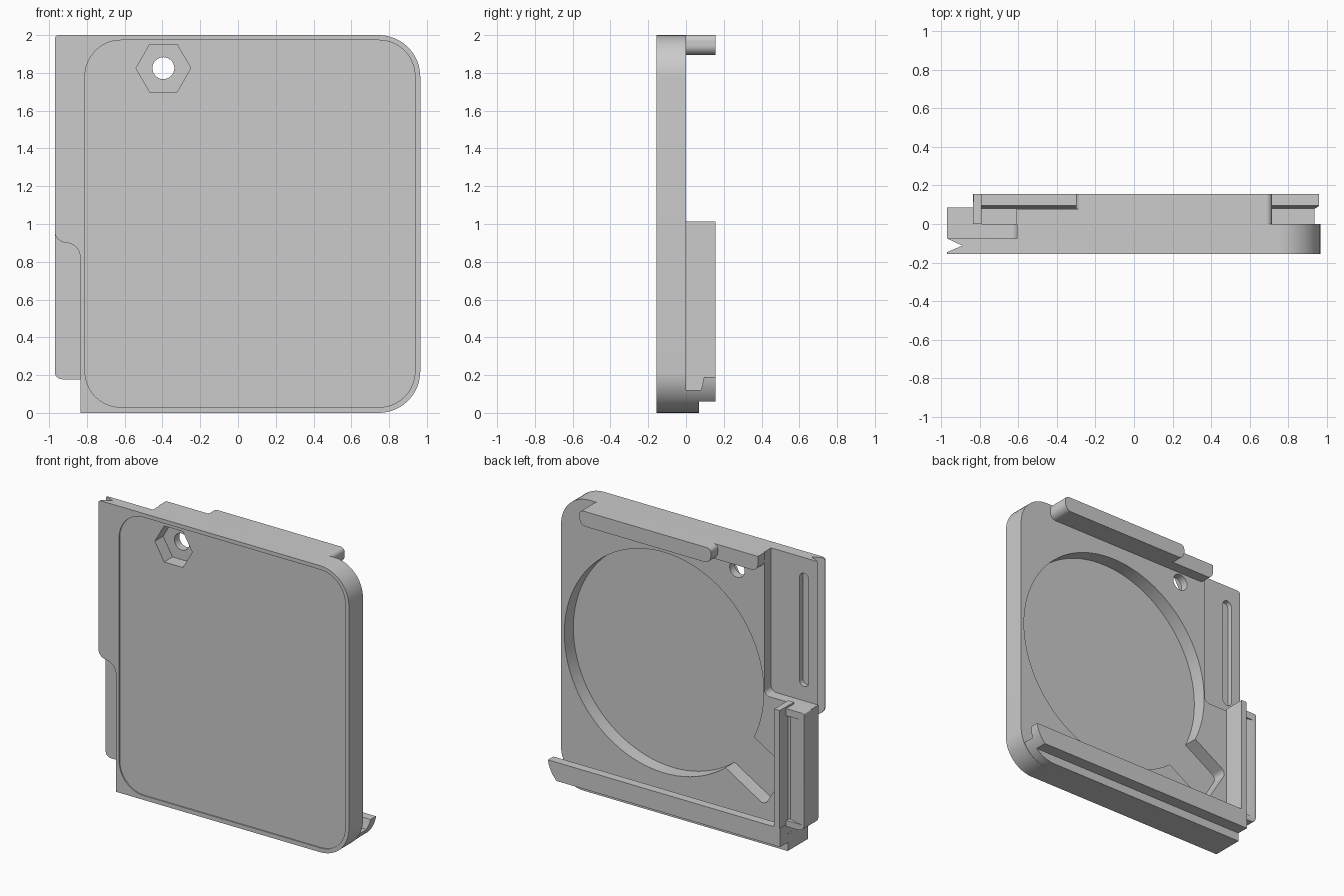
import bpy, bmesh, math
from mathutils import Vector

if "Cube" in bpy.data.objects:
    bpy.data.objects.remove(bpy.data.objects["Cube"])

grey = bpy.data.materials.new("mid grey")
grey.use_nodes = True
grey.diffuse_color = (0.6, 0.6, 0.6, 1)
grey.node_tree.nodes["Principled BSDF"].inputs["Base Color"].default_value = (0.6, 0.6, 0.6, 1)


def rounded(corners, steps=12):
    """Outline from (u, v, fillet radius) corners."""
    out = []
    for i, (u, v, r) in enumerate(corners):
        p = Vector((u, v))
        if r == 0:
            out.append(p)
            continue
        a = (Vector(corners[i - 1][:2]) - p).normalized()
        b = (Vector(corners[(i + 1) % len(corners)][:2]) - p).normalized()
        half = a.angle(b) / 2
        centre = p + (a + b).normalized() * r / math.sin(half)
        start = p + a * r / math.tan(half) - centre
        end = p + b * r / math.tan(half) - centre
        sweep = start.angle(end)
        for k in range(steps + 1):
            t = k / steps
            out.append(centre + (start * math.sin((1 - t) * sweep)
                                 + end * math.sin(t * sweep)) / math.sin(sweep))
    return out


def box(u0, u1, v0, v1, r=0):
    return rounded([(u0, v0, r), (u1, v0, r), (u1, v1, r), (u0, v1, r)])


def ring(u, v, r, n):
    return [Vector((u + r * math.cos(math.tau * k / n), v + r * math.sin(math.tau * k / n)))
            for k in range(n)]


def prism(name, outline, axis, lo, hi):
    """Extrude a 2D outline along one axis."""
    place = {"x": lambda p, d: (d, p[0], p[1]),
             "y": lambda p, d: (p[0], d, p[1]),
             "z": lambda p, d: (p[0], p[1], d)}[axis]
    bm = bmesh.new()
    face = bm.faces.new([bm.verts.new(place(p, lo)) for p in outline])
    top = bmesh.ops.extrude_face_region(bm, geom=[face])["geom"]
    move = Vector(place((0, 0), hi - lo))
    bmesh.ops.translate(bm, vec=move, verts=[g for g in top if isinstance(g, bmesh.types.BMVert)])
    bmesh.ops.recalc_face_normals(bm, faces=bm.faces)
    mesh = bpy.data.meshes.new(name)
    bm.to_mesh(mesh)
    bm.free()
    mesh.materials.append(grey)
    obj = bpy.data.objects.new(name, mesh)
    bpy.context.collection.objects.link(obj)
    return obj


def combine(obj, tools, operation="DIFFERENCE"):
    """Apply boolean tools and discard them."""
    for tool in tools:
        mod = obj.modifiers.new("cut", "BOOLEAN")
        mod.operation, mod.solver, mod.object = operation, "EXACT", tool
    graph = bpy.context.evaluated_depsgraph_get()
    mesh = bpy.data.meshes.new_from_object(obj.evaluated_get(graph))
    obj.modifiers.clear()
    obj.data = mesh
    for tool in tools:
        bpy.data.objects.remove(tool)


# Back plate with rounded right corners and a stepped lower left edge
plate_outline = rounded([(-0.835, 0, 0), (0.965, 0, 0.22), (0.965, 2, 0.22), (-0.97, 2, 0.02),
                         (-0.97, 0.91, 0.06), (-0.835, 0.89, 0.08)])
plate = prism("plate", plate_outline, "y", -0.155, 0)

# Slanted finger slot beside the round pocket
angle = math.radians(31)
along = Vector((-math.cos(angle), -math.sin(angle)))
across = Vector((along.y, -along.x))
finger = [Vector((-0.44, 0.535)) + along * p.x + across * p.y
          for p in box(-0.3, 0.3, -0.173, 0.173, 0.04)]

combine(plate, [
    prism("front_recess", box(-0.81, 0.937, 0.03, 1.973, 0.19), "y", -0.3, -0.147),
    prism("nut_recess", ring(-0.395, 1.825, 0.145, 6), "y", -0.3, -0.055),
    prism("bolt_hole", ring(-0.395, 1.825, 0.058, 32), "y", -0.3, 0.3),
    prism("side_step", rounded([(-1.1, 1.0, 0), (-0.605, 1.0, 0.04), (-0.605, 2.1, 0),
                                (-1.1, 2.1, 0)]), "y", -0.075, 0.3),
    prism("round_pocket", ring(0.17, 1.02, 0.77, 96), "y", -0.1, 0.3),
    prism("finger_slot", finger, "y", -0.1, 0.3),
    prism("edge_groove", [(-1.0, -0.16), (-0.89, -0.112), (-1.0, -0.06)], "z", 0.7, 2.1),
    prism("long_slot", box(-0.895, -0.825, 1.1, 1.89, 0.034), "y", -0.11, 0.3),
])

# Bottom hook, trimmed to the plate's rounded corner
hook = prism("bottom_hook", [(0, 0), (0.07, 0), (0.07, 0.06), (0.155, 0.06), (0.155, 0.19),
                             (0.095, 0.19), (0.08, 0.12), (0, 0.12)], "x", -0.835, 1.0)
trim = prism("hook_trim", rounded([(-1.2, 0, 0), (0.96, 0, 0.22), (0.96, 1, 0), (-1.2, 1, 0)]),
             "y", -0.5, 0.5)
combine(hook, [trim], "INTERSECT")

# Top grip bar in two heights
grip = prism("top_grip", rounded([(-0.3, 1.895, 0.05), (0.715, 1.895, 0.05),
                                  (0.715, 2, 0.03), (-0.3, 2, 0.03)]), "y", 0, 0.155)
low_grip = prism("top_grip_low", rounded([(-0.61, 1.895, 0.05), (-0.2, 1.895, 0),
                                          (-0.2, 2, 0), (-0.61, 2, 0)]), "y", 0, 0.078)

# Side rail and the clip block outside it
rail = prism("side_rail", [(-0.79, 0), (-0.79, 0.155), (-0.832, 0.155), (-0.835, 0)],
             "z", 0.06, 1.013)
clip = prism("side_clip", rounded([(-0.97, 0.178, 0.04), (-0.83, 0.178, 0),
                                   (-0.83, 1.0, 0), (-0.97, 1.0, 0.01)]), "y", -0.075, 0.085)
combine(clip, [prism("clip_slope", [(-0.95, 0.085), (-0.845, 0.055), (-0.825, 0.075),
                                    (-0.82, 0.2), (-0.95, 0.2)], "z", 0.22, 0.95)])

for obj in (plate, hook, grip, low_grip, rail, clip):
    bpy.ops.object.select_all(action="DESELECT")
    obj.select_set(True)
    bpy.context.view_layer.objects.active = obj
    bpy.ops.object.shade_smooth_by_angle(angle=math.radians(30))
